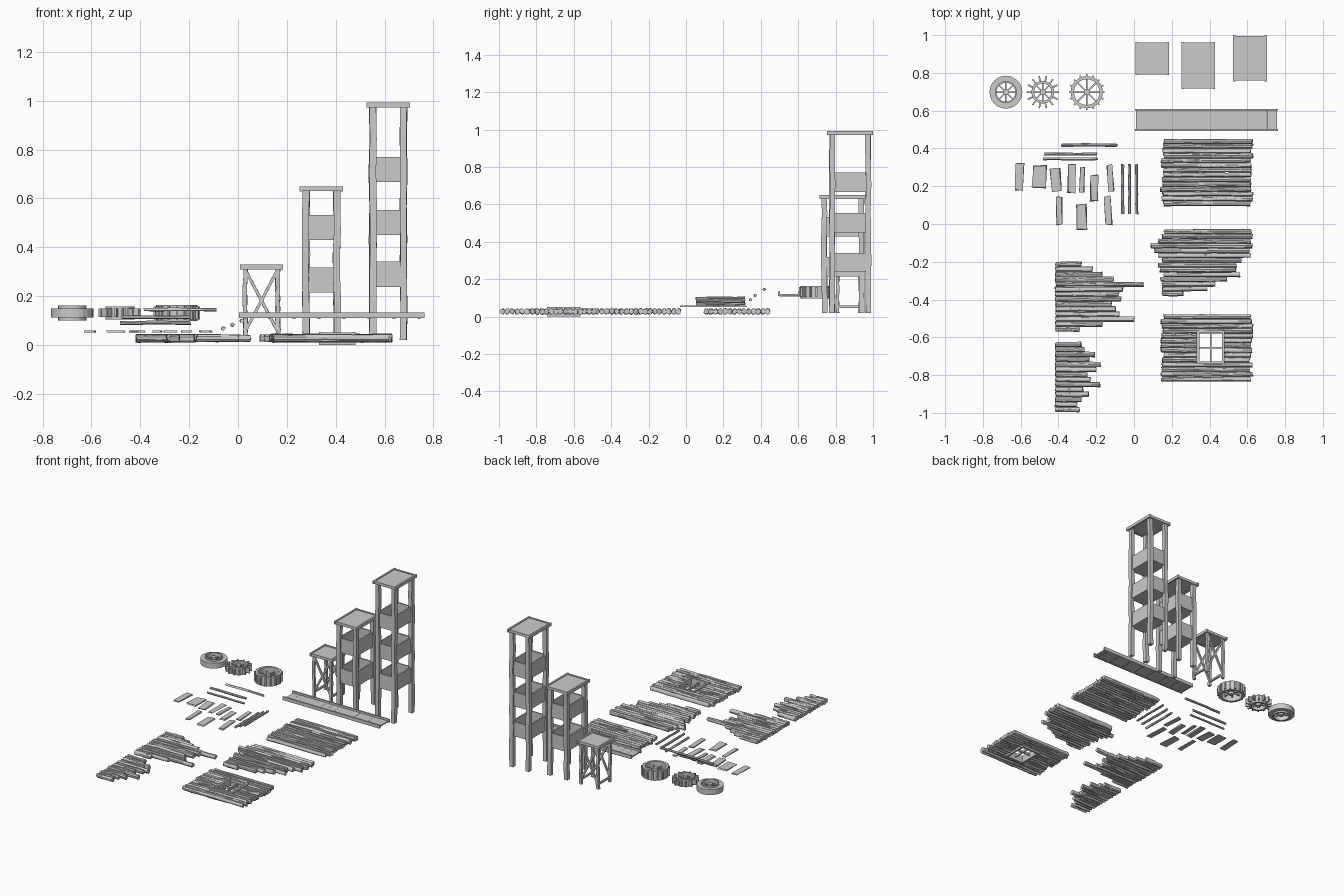
import bpy, bmesh, math, random
from mathutils import Vector, Matrix

if "Cube" in bpy.data.objects:
    bpy.data.objects.remove(bpy.data.objects["Cube"])

random.seed(4)
R = random.uniform


def finish(bm, name):
    bmesh.ops.recalc_face_normals(bm, faces=bm.faces)
    me = bpy.data.meshes.new(name)
    bm.to_mesh(me)
    bm.free()
    ob = bpy.data.objects.new(name, me)
    bpy.context.collection.objects.link(ob)
    return ob


def box(bm, lo, hi, rot=None, wobble=0.0):
    lo, hi = Vector(lo), Vector(hi)
    c, s = (lo + hi) / 2, hi - lo
    m = Matrix.Translation(c) @ (rot or Matrix()) @ Matrix.Diagonal((*s, 1))
    vs = bmesh.ops.create_cube(bm, size=1, matrix=m)['verts']
    if wobble:
        for v in vs:
            v.co += Vector((R(-1, 1), R(-1, 1), 0)) * wobble


def beam(bm, a, b, w, h, sides=8, segs=6, jit=0.12, bend=0.0, ragged=0.0):
    """Hewn log or post lofted from a to b with an irregular section."""
    a, b = Vector(a), Vector(b)
    d = (b - a).normalized()
    up = Vector((0, 1, 0)) if abs(d.z) > 0.9 else Vector((0, 0, 1))
    u = d.cross(up).normalized()
    v = u.cross(d)
    prof = [1 + R(-jit, jit) for _ in range(sides)]
    k = math.sqrt(2) if sides == 4 else 1
    rings = []
    for i in range(segs + 1):
        p = a.lerp(b, i / segs) + u * R(-bend, bend) + v * R(-bend, bend)
        ring = []
        for j in range(sides):
            t = math.tau * (j + 0.5) / sides
            r = k * prof[j] * (1 + R(-jit, jit) * 0.6)
            q = p + u * math.cos(t) * w * r + v * math.sin(t) * h * r
            if i in (0, segs):
                q += d * R(-ragged, ragged)
            ring.append(bm.verts.new(q))
        rings.append(ring)
    for p, q in zip(rings, rings[1:]):
        for j in range(sides):
            bm.faces.new((p[j], p[j - 1], q[j - 1], q[j]))
    bm.faces.new(rings[0])
    bm.faces.new(rings[-1][::-1])


# Watch towers: posts, parapet boxes, tray-like top
def tower(name, x0, x1, y0, y1, top, levels, w, braced=False):
    bm = bmesh.new()
    i = 0.012 + w
    px, py = (x0 + i, x1 - i), (y0 + i, y1 - i)
    for x in px:
        for y in py:
            beam(bm, (x, y, 0.02), (x, y, top - 0.012), w, w, 4, 7, 0.08, 0.0025)
    finish(bm, name + "_posts")
    bm = bmesh.new()
    box(bm, (x0 + .005, y0 + .008, top - .016), (x1 - .005, y1 - .008, top - .005))
    for x in (x0, x1 - 0.012):
        box(bm, (x, y0, top - 0.021), (x + 0.012, y1, top))
    for y in (y0 + 0.004, y1 - 0.016):
        box(bm, (x0 + 0.012, y, top - 0.02), (x1 - 0.012, y + 0.012, top - 0.001))
    finish(bm, name + "_roof")
    if levels:
        bm = bmesh.new()
        for z in levels:
            box(bm, (px[0], py[0], z), (px[1], py[1], z + 0.01))
            for y in py:
                box(bm, (px[0], y - .005, z), (px[1], y + .005, z + 0.103))
            for x in px:
                box(bm, (x - .005, py[0], z), (x + .005, py[1], z + 0.103))
        finish(bm, name + "_parapets")
    if braced:
        bm = bmesh.new()
        for y in py:
            for a, b in (px, px[::-1]):
                beam(bm, (a, y, 0.055), (b, y, top - 0.02), 0.006, 0.006, 4, 3, 0.05)
        for x in px:
            box(bm, (x - .006, py[0], .047), (x + .006, py[1], .06))
        finish(bm, name + "_braces")


tower("short_tower", 0.008, 0.184, 0.788, 0.964, 0.33, [], 0.009, True)
tower("middle_tower", 0.252, 0.43, 0.714, 0.964, 0.65, [0.215, 0.43], 0.014)
tower("tall_tower", 0.525, 0.703, 0.755, 1.0, 0.993, [0.238, 0.45, 0.667], 0.014)

# Walkway: deck planks between two side rails
bm = bmesh.new()
for n in range(14):
    x = 0.01 + n * 0.0533
    box(bm, (x, 0.5, 0.112 + R(0, .002)), (x + 0.0531, 0.605, 0.12 + R(0, .002)))
for y in (0.493, 0.6):
    box(bm, (0.005, y, 0.11), (0.763, y + 0.01, 0.134))
for n in range(8):
    x = 0.02 + n * 0.102
    box(bm, (x, 0.5, 0.107), (x + 0.012, 0.604, 0.114))
finish(bm, "walkway")


# Log walls lying flat; each row is (left end, right end)
def wall(name, ytop, ybot, rows, hole=None):
    bm = bmesh.new()
    pitch = (ytop - ybot) / len(rows)
    for n, (xa, xb) in enumerate(rows):
        y = ytop - (n + 0.5) * pitch
        spans = [(xa, xb)]
        if hole and hole[2] < y < hole[3]:
            spans = [(xa, hole[0]), (hole[1], xb)]
        for s, e in spans:
            segs = max(3, int((e - s) / 0.06))
            beam(bm, (s, y, 0.028), (e, y, 0.028), pitch * 0.53, 0.0155,
                 9, segs, 0.13, 0.0012, 0.005)
            # bark splinter along the top and bottom of the log
            for z in (0.039, 0.017):
                c = R(s, s + (e - s) * 0.5)
                beam(bm, (c, y + R(-.007, .007), z),
                     (min(e, c + (e - s) * 0.45), y + R(-.007, .007), z),
                     0.0035, 0.004, 4, 2, 0.2)
    return finish(bm, name)


full = lambda n: [(0.15 + R(-.008, .01), 0.624 + R(-.012, .006)) for _ in range(n)]
wall("log_wall", 0.45, 0.095, full(14))
wall("window_wall", -0.478, -0.834, full(14), (0.34, 0.472, -0.735, -0.57))

right = [.62, .625, .615, .625, .61, .62, .57, .54, .54, .56, .49, .43, .385, .26]
left = [.16, .15, .13, .09, .11, .13, .15, .13, .14, .16, .14, .15, .15, .15]
wall("broken_wall", -0.028, -0.382, list(zip(left, right)))
ends = [-.28, -.22, -.17, -.11, .05, -.06, -.08, -.07, -.12, -.1, -.08, .0, -.17, -.29]
wall("broken_gable_large", -0.2, -0.57, [(-.415, e) for e in ends])
ends = [-.28, -.26, -.21, -.24, -.18, -.2, -.25, -.23, -.18, -.27, -.24, -.28, -.3, -.29]
wall("broken_gable_small", -0.625, -0.995, [(-.415, e) for e in ends])

# Window frame with crossing bars
bm = bmesh.new()
for x in (0.332, 0.466):
    box(bm, (x, -.742, .002), (x + .014, -.564, .053))
for y in (-.742, -.578):
    box(bm, (.332, y, 0), (.48, y + .014, .051))
box(bm, (.402, -.74, .02), (.41, -.566, .036))
box(bm, (.334, -.658, .021), (.478, -.65, .035))
finish(bm, "window_frame")

# Short loose boards: (centre x, centre y, width, length)
boards = [(-.61, .25, .042, .14), (-.5, .25, .072, .115), (-.415, .235, .055, .12),
          (-.33, .24, .035, .15), (-.272, .235, .025, .13), (-.21, .19, .035, .14),
          (-.125, .245, .03, .14), (-.397, .07, .03, .145), (-.28, .037, .055, .135),
          (-.138, .07, .036, .15)]
bm = bmesh.new()
for x, y, w, l in boards:
    rot = Matrix.Rotation(R(-.06, .06), 4, 'Z')
    box(bm, (x - w / 2, y - l / 2, .052), (x + w / 2, y + l / 2, .06), rot, 0.006)
finish(bm, "loose_boards")

# Long loose poles
bm = bmesh.new()
for x, z in ((-.06, .068), (-.022, .084), (.015, .1)):
    beam(bm, (x, .055, z), (x, .315, z), .008, .008, 7, 5, .12, .001, .004)
for xa, xb, y, z in ((-.48, -.195, .345, .09), (-.475, -.195, .37, .115),
                     (-.385, -.09, .418, .145)):
    beam(bm, (xa, y, z), (xb, y, z), .008, .008, 7, 5, .12, .001, .004)
finish(bm, "loose_poles")


# Wheels lying flat
def ring(bm, cx, cy, ri, ro, za, zb, n=24):
    prof = [(ri, za), (ro, za), (ro, zb), (ri, zb)]
    loops = [[bm.verts.new((cx + r * math.cos(math.tau * k / n),
                            cy + r * math.sin(math.tau * k / n), z)) for r, z in prof]
             for k in range(n)]
    for k in range(n):
        for j in range(4):
            bm.faces.new((loops[k - 1][j - 1], loops[k - 1][j], loops[k][j], loops[k][j - 1]))


def radial(bm, cx, cy, ra, rb, w, za, zb, n):
    for k in range(n):
        t = math.tau * k / n
        m = (ra + rb) / 2
        x, y = cx + m * math.cos(t), cy + m * math.sin(t)
        h = (rb - ra) / 2
        box(bm, (x - h, y - w / 2, za), (x + h, y + w / 2, zb), Matrix.Rotation(t, 4, 'Z'))


def wheel(name, cx, rings, rim, teeth):
    cy = 0.698
    bm = bmesh.new()
    for r in rings:
        ring(bm, cx, cy, *r)
    radial(bm, cx, cy, 0.008, rim, 0.008, 0.124, 0.138, 8)
    bmesh.ops.create_cone(bm, cap_ends=True, segments=12, radius1=.016, radius2=.016,
                          depth=.05, matrix=Matrix.Translation((cx, cy, .131)))
    if teeth:
        radial(bm, cx, cy, *teeth)
    finish(bm, name)


wheel("solid_rim_wheel", -.678, [(.056, .087, .112, .15), (.05, .058, .1, .162)], .055, None)
wheel("cog_wheel", -.483, [(.046, .06, .104, .158)], .05, (.055, .087, .009, .114, .15, 14))
wheel("paddle_wheel", -.25, [(.068, .085, .098, .165)], .072, (.08, .095, .009, .105, .158, 16))
